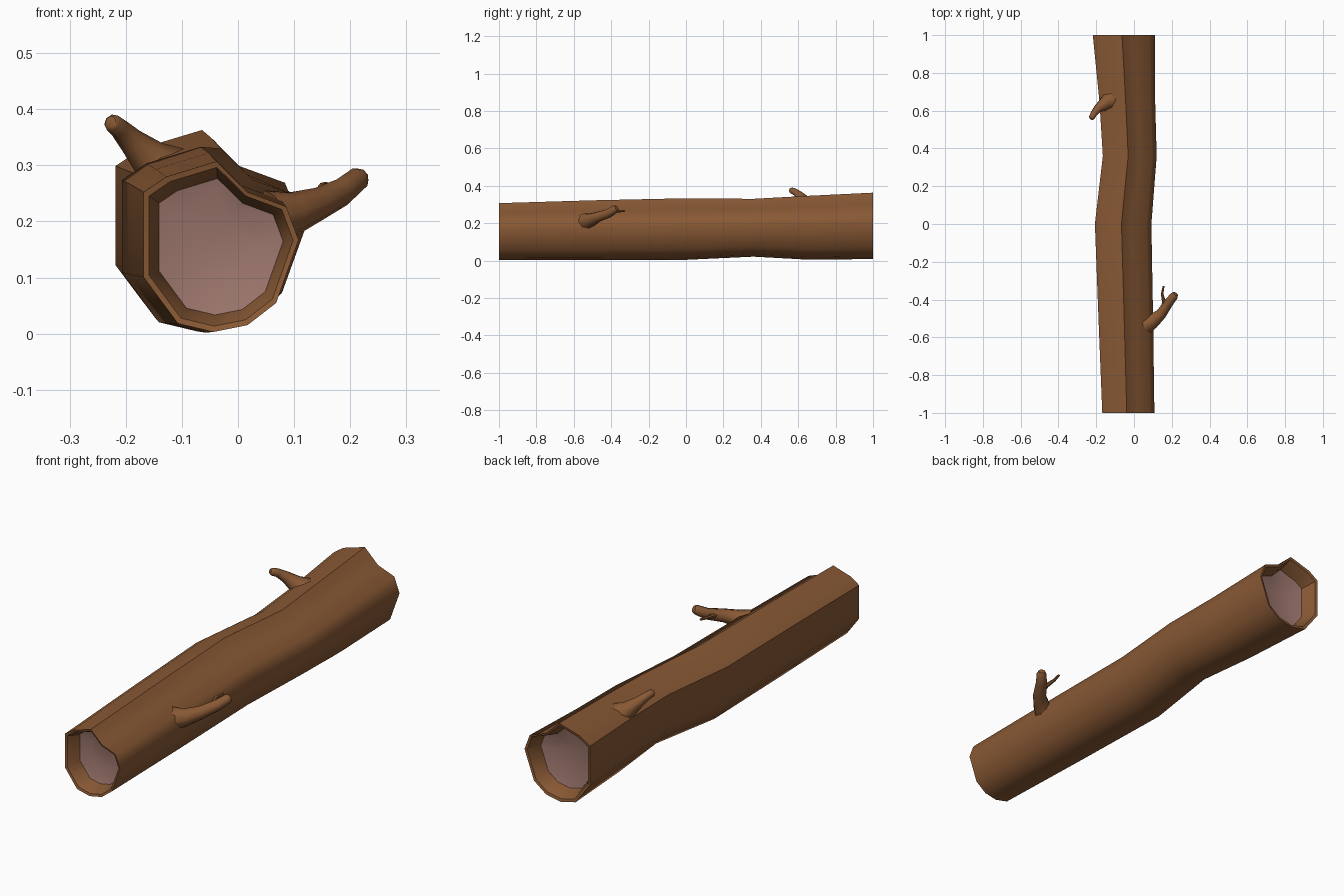
import bpy, bmesh, math
from mathutils import Vector

if "Cube" in bpy.data.objects:
    bpy.data.objects.remove(bpy.data.objects["Cube"])


def material(name, color):
    m = bpy.data.materials.new(name)
    m.diffuse_color = (*color, 1)
    m.use_nodes = True
    m.node_tree.nodes["Principled BSDF"].inputs["Base Color"].default_value = m.diffuse_color
    return m


bark = material("bark", (0.25, 0.10, 0.035))
heart = material("heartwood", (0.33, 0.18, 0.15))


def finish(name, bm, mats, angle):
    bmesh.ops.recalc_face_normals(bm, faces=bm.faces)
    me = bpy.data.meshes.new(name)
    bm.to_mesh(me)
    bm.free()
    ob = bpy.data.objects.new(name, me)
    bpy.context.collection.objects.link(ob)
    for m in mats:
        me.materials.append(m)
    bpy.ops.object.select_all(action='DESELECT')
    ob.select_set(True)
    bpy.context.view_layer.objects.active = ob
    bpy.ops.object.shade_smooth_by_angle(angle=math.radians(angle))
    return ob


def bridge(bm, a, b):
    n = len(a)
    for i in range(n):
        bm.faces.new((a[i], a[(i + 1) % n], b[(i + 1) % n], b[i]))


# Log cross-section in unit coordinates, with the notch at upper right
profile = [(.45, 0), (.67, .04), (.855, .17), (1, .54), (.92, .735), (.67, .82),
           (.47, 1), (.145, .91), (0, .82), (0, .32), (.22, .05)]
# Bounds along the log: y, left, right, bottom, top
stations = [(-1, -.168, .108, .003, .307), (-.5, -.188, .101, .002, .322),
            (0, -.207, .092, .004, .333), (.36, -.165, .120, .021, .330),
            (.65, -.183, .112, .005, .346), (1, -.218, .110, .008, .363)]


def section(bm, st, y, s):
    _, l, r, b, t = st
    cx, cz = (l + r) / 2, (b + t) / 2
    return [bm.verts.new((cx + (u - .5) * (r - l) * s, y, cz + (v - .5) * (t - b) * s))
            for u, v in profile]


# Trunk: bark shell, rolled rims and recessed heartwood at both ends
bm = bmesh.new()
rings = [section(bm, st, st[0], 1) for st in stations]
for a, b in zip(rings, rings[1:]):
    bridge(bm, a, b)
for st, outer in ((stations[0], rings[0]), (stations[-1], rings[-1])):
    d = -st[0]
    prev = outer
    for s, depth in ((.93, .003), (.86, .03), (.80, .07)):
        ring = section(bm, st, st[0] + d * depth, s)
        bridge(bm, prev, ring)
        prev = ring
    inner = section(bm, st, st[0] + d * .085, .45)
    first = len(bm.faces)
    bridge(bm, prev, inner)
    bm.faces.new(inner)
    bm.faces.ensure_lookup_table()
    for f in bm.faces[first:]:
        f.material_index = 1
finish("log_trunk", bm, [bark, heart], 50)


# Branches: tapered tubes through points (x, y, z, radius)
def branch(name, path, sides=8):
    bm = bmesh.new()
    pts = [Vector(p[:3]) for p in path]
    prev = None
    side = None
    for i, p in enumerate(pts):
        t = (pts[min(i + 1, len(pts) - 1)] - pts[max(i - 1, 0)]).normalized()
        ref = side if side else t.orthogonal()
        side = (ref - t * ref.dot(t)).normalized()
        up = t.cross(side)
        r = path[i][3]
        ring = [bm.verts.new(p + r * (side * math.cos(a) + up * math.sin(a)))
                for a in (2 * math.pi * k / sides for k in range(sides))]
        if prev:
            bridge(bm, prev, ring)
        else:
            bm.faces.new(ring)
        prev = ring
    bm.faces.new(prev)
    return finish(name, bm, [bark], 50)


branch("right_branch", [(.06, -.535, .205, .052), (.10, -.515, .215, .038),
                        (.145, -.475, .232, .029), (.185, -.415, .252, .025),
                        (.213, -.38, .275, .022), (.22, -.37, .281, .015)])
branch("right_twig", [(.155, -.455, .24, .014), (.158, -.41, .25, .010),
                      (.149, -.37, .262, .007), (.157, -.328, .266, .005)], 6)
branch("left_branch", [(-.125, .655, .285, .055), (-.158, .635, .312, .036),
                       (-.19, .612, .343, .024), (-.212, .585, .366, .018),
                       (-.224, .562, .376, .016), (-.227, .556, .378, .010)])
